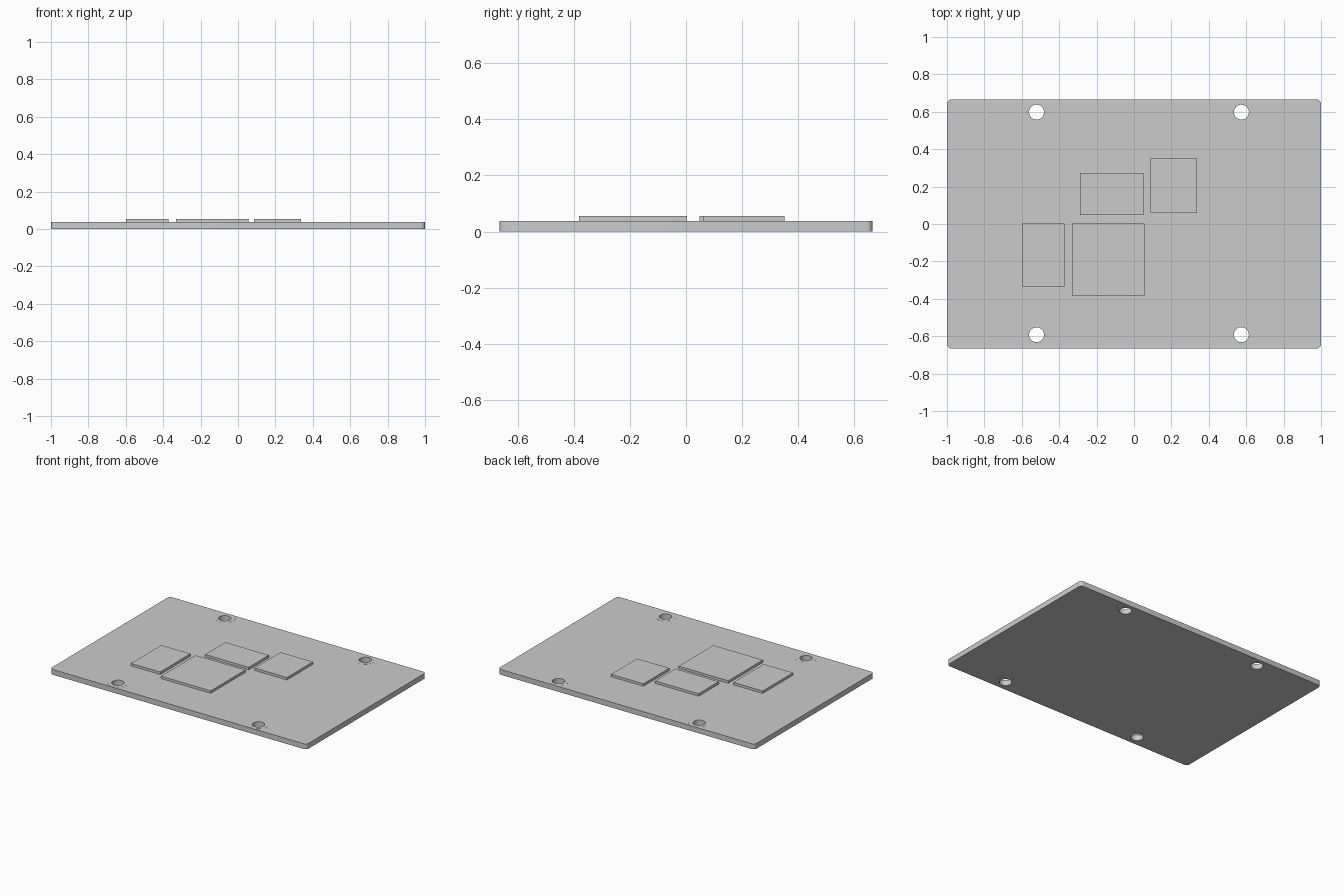
import bpy, bmesh, math

if "Cube" in bpy.data.objects:
    bpy.data.objects.remove(bpy.data.objects["Cube"])

BOARD_TOP = 0.0375
CHIP_TOP = 0.055
HOLE_R, PAD_R = 0.04, 0.067
HOLES = [(x, y) for x in (-0.521, 0.574) for y in (-0.592, 0.598)]


def new_object(name, bm):
    mesh = bpy.data.meshes.new(name)
    bmesh.ops.recalc_face_normals(bm, faces=bm.faces)
    bm.to_mesh(mesh)
    bm.free()
    obj = bpy.data.objects.new(name, mesh)
    bpy.context.collection.objects.link(obj)
    return obj


def box(name, x0, x1, y0, y1, z0, z1, corner=0):
    bm = bmesh.new()
    bmesh.ops.create_cube(bm, size=1)
    for v in bm.verts:
        v.co = (x1 if v.co.x > 0 else x0, y1 if v.co.y > 0 else y0, z1 if v.co.z > 0 else z0)
    if corner:
        upright = [e for e in bm.edges if abs(e.verts[0].co.z - e.verts[1].co.z) > 1e-4]
        bmesh.ops.bevel(bm, geom=upright, offset=corner, segments=6, profile=0.5, affect='EDGES')
    return new_object(name, bm)


def ring(name, x, y, z0, z1, r0, r1, n=32):
    bm = bmesh.new()
    loops = []
    for r, z in ((r0, z0), (r1, z0), (r1, z1), (r0, z1)):
        loops.append([bm.verts.new((x + r * math.cos(2 * math.pi * i / n),
                                    y + r * math.sin(2 * math.pi * i / n), z)) for i in range(n)])
    for k in range(4):
        a, b = loops[k], loops[(k + 1) % 4]
        for i in range(n):
            j = (i + 1) % n
            bm.faces.new((a[i], a[j], b[j], b[i]))
    return new_object(name, bm)


def smooth(obj):
    bpy.ops.object.select_all(action='DESELECT')
    obj.select_set(True)
    bpy.context.view_layer.objects.active = obj
    bpy.ops.object.shade_smooth_by_angle(angle=math.radians(30))


# Circuit board with rounded corners
board = box("board", -1, 1, -0.665, 0.665, 0.0003, BOARD_TOP, corner=0.022)

# Mounting holes drilled through the board
bm = bmesh.new()
for x, y in HOLES:
    made = bmesh.ops.create_cone(bm, cap_ends=True, segments=32, radius1=HOLE_R, radius2=HOLE_R, depth=0.2)
    bmesh.ops.translate(bm, verts=made["verts"], vec=(x, y, 0.02))
drill = new_object("hole_cutter", bm)
cut = board.modifiers.new("holes", 'BOOLEAN')
cut.operation, cut.solver, cut.object = 'DIFFERENCE', 'EXACT', drill
bpy.context.view_layer.objects.active = board
bpy.ops.object.modifier_apply(modifier=cut.name)
bpy.data.objects.remove(drill)
smooth(board)

# Thin pads around each hole, above and below
for i, (x, y) in enumerate(HOLES):
    smooth(ring(f"top_pad_{i}", x, y, BOARD_TOP - 0.001, BOARD_TOP + 0.0005, HOLE_R, PAD_R))
    smooth(ring(f"bottom_pad_{i}", x, y, 0, 0.001, HOLE_R, PAD_R))

# Flat chips on the top face
CHIPS = {
    "left_chip": (-0.60, -0.372, -0.334, 0.003),
    "main_chip": (-0.332, 0.055, -0.382, 0.003),
    "rear_chip": (-0.289, 0.05, 0.048, 0.272),
    "right_chip": (0.086, 0.338, 0.062, 0.351),
}
for name, rect in CHIPS.items():
    box(name, *rect, BOARD_TOP - 0.001, CHIP_TOP)
